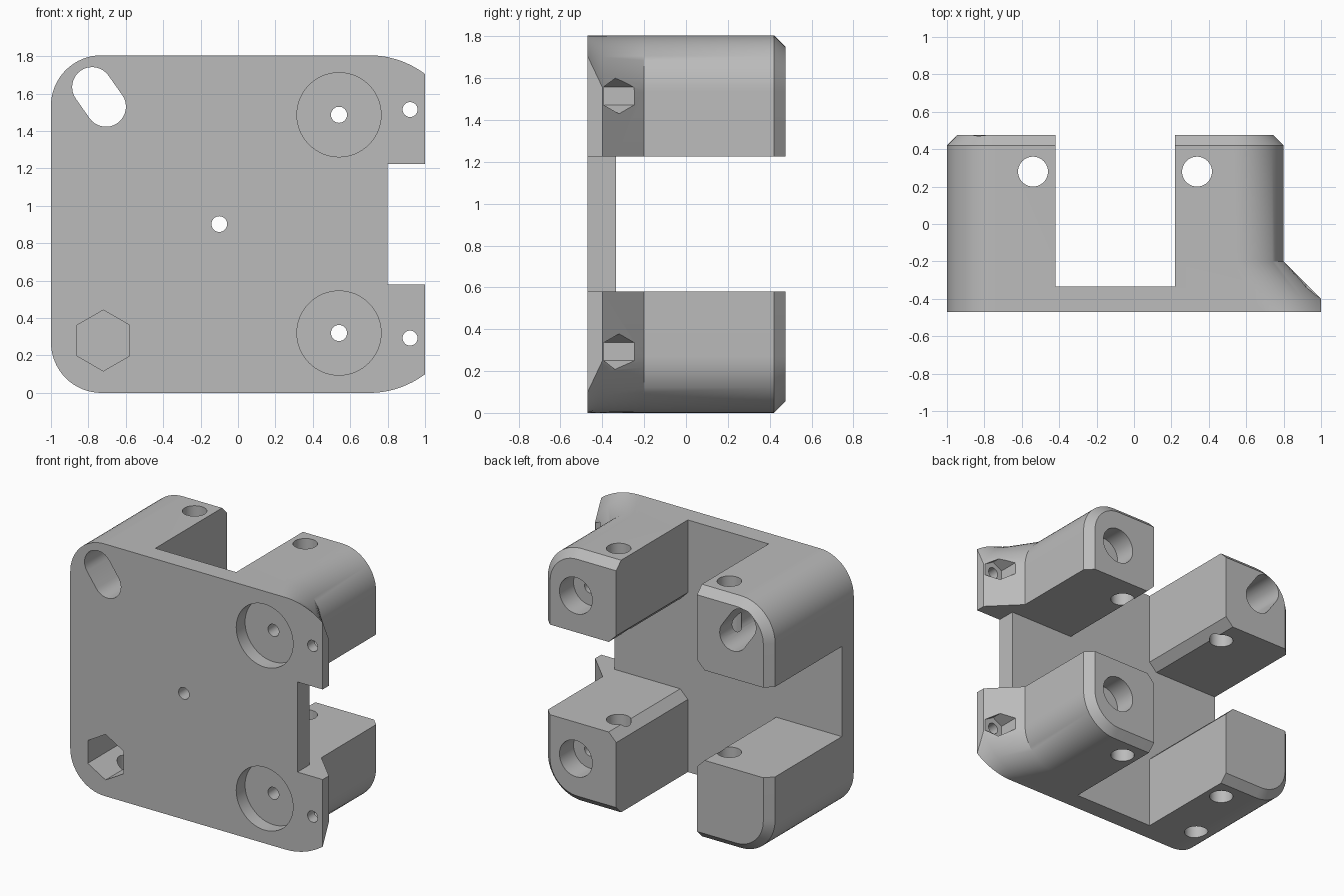
import bpy, bmesh
from math import pi, cos, sin, acos

if "Cube" in bpy.data.objects:
    bpy.data.objects.remove(bpy.data.objects["Cube"], do_unlink=True)

H = 1.805                      # overall height
FRONT, BACK = -0.47, 0.475
PLATE_BACK = -0.335

gray = bpy.data.materials.new("matte gray")
gray.use_nodes = True
gray.diffuse_color = (0.5, 0.5, 0.5, 1)
gray.node_tree.nodes["Principled BSDF"].inputs["Base Color"].default_value = (0.5, 0.5, 0.5, 1)


def loft(name, rings):
    """Skin a list of equal-length 3D rings into a closed solid."""
    bm = bmesh.new()
    loops = [[bm.verts.new(p) for p in ring] for ring in rings]
    for a, b in zip(loops, loops[1:]):
        for i in range(len(a)):
            j = (i + 1) % len(a)
            bm.faces.new((a[i], a[j], b[j], b[i]))
    bm.faces.new(loops[0])
    bm.faces.new(loops[-1])
    bmesh.ops.recalc_face_normals(bm, faces=bm.faces)
    mesh = bpy.data.meshes.new(name)
    bm.to_mesh(mesh)
    bm.free()
    mesh.materials.append(gray)
    ob = bpy.data.objects.new(name, mesh)
    bpy.context.collection.objects.link(ob)
    return ob


def arc(cx, cz, r, start, end, n=16):
    return [(cx + r * cos(start + (end - start) * i / n),
             cz + r * sin(start + (end - start) * i / n)) for i in range(n + 1)]


def circle(cx, cy, r, n=48, turn=0):
    return [(cx + r * cos(turn + 2 * pi * i / n),
             cy + r * sin(turn + 2 * pi * i / n)) for i in range(n)]


def body_ring(y, right, cx, r, inset=0):
    """Rounded outline; the right corners may stop short at a flat side."""
    stop = acos((right - cx) / r)
    cz, q = H - r, r - inset
    pts = arc(cx, cz, q, stop, pi / 2)
    pts += arc(-0.73, H - 0.27, 0.27 - inset, pi / 2, pi)
    pts += arc(-0.73, 0.27, 0.27 - inset, pi, 1.5 * pi)
    pts += arc(cx, r, q, 1.5 * pi, 2 * pi - stop)
    return [(x, y, z) for x, z in pts]


# Body: flared flange at the front, chamfered rim at the back
body = loft("bracket_body", [
    body_ring(FRONT, 1.0, 0.70, 0.50),
    body_ring(-0.40, 1.0, 0.63, 0.40),
    body_ring(-0.20, 0.8, 0.53, 0.27),
    body_ring(0.42, 0.8, 0.53, 0.27),
    body_ring(BACK, 0.8, 0.53, 0.27, 0.055),
])


def cut(pts, lo, hi, axis="y"):
    """Subtract a prism of the given section from the body."""
    if axis == "y":
        rings = [[(a, d, b) for a, b in pts] for d in (lo, hi)]
    else:
        rings = [[(a, b, d) for a, b in pts] for d in (lo, hi)]
    cutter = loft("cutter", rings)
    cutter.hide_render = True
    mod = body.modifiers.new("cut", "BOOLEAN")
    mod.operation = "DIFFERENCE"
    mod.solver = "EXACT"
    mod.object = cutter
    bpy.context.view_layer.objects.active = body
    bpy.ops.object.modifier_apply(modifier=mod.name)
    bpy.data.objects.remove(cutter, do_unlink=True)


# Cross-shaped channel that leaves four corner blocks
x0, x1, z0, z1, c, far = -0.42, 0.22, 0.58, 1.225, 0.06, 2.5
cut([(x1, -far), (x1, z0 - c), (x1 + c, z0), (far, z0),
     (far, z1), (x1 + c, z1), (x1, z1 + c), (x1, far),
     (x0, far), (x0, z1 + c), (x0 - c, z1), (-far, z1),
     (-far, z0), (x0 - c, z0), (x0, z0 - c), (x0, -far)], PLATE_BACK, 1)

# Notch through the flange
cut([(0.8, z0), (far, z0), (far, z1), (0.8, z1)], -1, 1)

# Right blocks: front recess, back bore, through hole, flange hole and nut trap
for z in (0.32, 1.487):
    cut(circle(0.54, z, 0.225, 64), -1, FRONT + 0.1)
    cut(circle(0.54, z, 0.13), BACK - 0.16, 1)
    cut(circle(0.54, z, 0.043, 32), -1, 1)
for z in (0.293, 1.515):
    cut(circle(0.92, z, 0.04, 32), -1, 1)
    cut(circle(0.92, z, 0.085, 6, pi / 2), -0.395, 0)

# Centre hole in the plate
cut(circle(-0.1, H / 2, 0.042, 32), -1, 1)

# Slanted slot through the upper left block
tilt = 0.61
cut(arc(-0.78, 1.635, 0.107, tilt, tilt + pi)
    + arc(-0.706, 1.53, 0.107, tilt + pi, tilt + 2 * pi), -1, 1)

# Hexagonal pocket in the lower left block with a bore from below
cut(circle(-0.72, 0.28, 0.163, 6, pi / 2), -1, 0.0)
cut(circle(-0.72, -0.2, 0.08), -1, 0.28, "z")

# Vertical holes through the blocks
for x in (-0.54, 0.337):
    cut(circle(x, 0.28, 0.08), -1, 3, "z")

bpy.ops.object.select_all(action="DESELECT")
body.select_set(True)
bpy.context.view_layer.objects.active = body
bpy.ops.object.shade_smooth_by_angle(angle=0.5)
